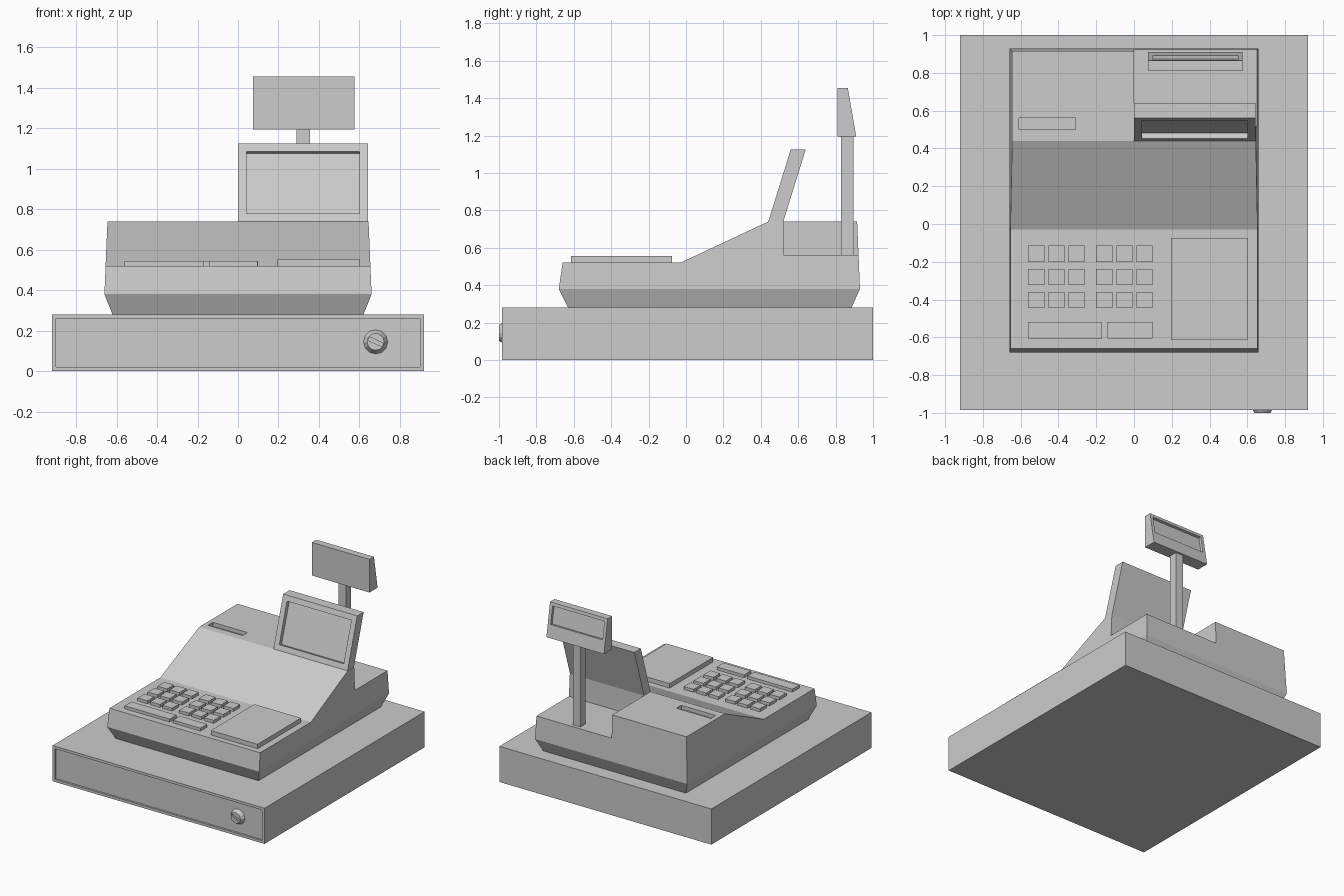
import bpy, bmesh, math
from mathutils import Vector, Matrix

cube = bpy.data.objects.get("Cube")
if cube:
    bpy.data.objects.remove(cube, do_unlink=True)

GREY = (0.604, 0.604, 0.604, 1.0)
mat = bpy.data.materials.new("light grey plastic")
mat.use_nodes = True
mat.diffuse_color = GREY
mat.node_tree.nodes["Principled BSDF"].inputs["Base Color"].default_value = GREY


def finish(name, bm):
    bmesh.ops.recalc_face_normals(bm, faces=bm.faces)
    mesh = bpy.data.meshes.new(name)
    bm.to_mesh(mesh)
    bm.free()
    mesh.materials.append(mat)
    obj = bpy.data.objects.new(name, mesh)
    bpy.context.collection.objects.link(obj)
    return obj


def prism(profile, left, right):
    """Side profile of (y, z) points spanned in x; left and right give x for a height."""
    bm = bmesh.new()
    a = [bm.verts.new((left(z), y, z)) for y, z in profile]
    b = [bm.verts.new((right(z), y, z)) for y, z in profile]
    bm.faces.new(a)
    bm.faces.new(b[::-1])
    for i in range(len(a)):
        j = (i + 1) % len(a)
        bm.faces.new((a[i], b[i], b[j], a[j]))
    bmesh.ops.recalc_face_normals(bm, faces=bm.faces)
    return bm


def slab(profile, x0, x1):
    return prism(profile, lambda z: x0, lambda z: x1)


def block(x0, x1, y0, y1, z0, z1):
    return slab([(y0, z0), (y1, z0), (y1, z1), (y0, z1)], x0, x1)


def recess(bm, direction, margin, depth, lift=0.0):
    """Sink a framed panel into the face turned most towards a direction."""
    bm.normal_update()
    face = max(bm.faces, key=lambda f: f.normal.dot(Vector(direction)))
    bmesh.ops.inset_region(bm, faces=[face], thickness=margin, use_even_offset=True)
    # Optionally raise the lower edge of the panel along its slope
    low, high = sorted(face.verts, key=lambda v: v.co.z)[:2], sorted(face.verts, key=lambda v: v.co.z)[2:]
    slope = sum((v.co for v in high), Vector()) - sum((v.co for v in low), Vector())
    for v in low:
        v.co += slope.normalized() * lift
    bm.normal_update()
    bmesh.ops.inset_individual(bm, faces=[face], thickness=0.0, depth=-depth)
    return bm


def cut(obj, cutter_bm):
    cutter = finish("cutter", cutter_bm)
    cutter.hide_render = True
    mod = obj.modifiers.new("cut", 'BOOLEAN')
    mod.operation = 'DIFFERENCE'
    mod.solver = 'EXACT'
    mod.object = cutter
    bpy.context.view_layer.objects.active = obj
    bpy.ops.object.modifier_apply(modifier=mod.name)
    bpy.data.objects.remove(cutter, do_unlink=True)


# Cash drawer with a sunken front panel
finish("cash_drawer", recess(block(-0.92, 0.92, -0.985, 1, 0, 0.28), (0, -1, 0), 0.02, 0.015))

# Drawer lock with a slanted key slot
bm = bmesh.new()
bmesh.ops.create_cone(bm, cap_ends=True, segments=12, radius1=0.06, radius2=0.042, depth=0.03,
                      matrix=Matrix.Translation((0.68, -0.985, 0.145)) @ Matrix.Rotation(math.pi / 2, 4, 'X'))
lock = finish("drawer_lock", bm)
bm = block(-0.038, 0.038, -0.02, 0.01, -0.009, 0.009)
bmesh.ops.transform(bm, verts=bm.verts, matrix=Matrix.Translation((0.68, -1, 0.145))
                    @ Matrix.Rotation(math.radians(25), 4, 'Y'))
cut(lock, bm)

# Flared skirt under the body
def skirt_half(z):
    return 0.62 + 0.4 * (z - 0.28)

finish("body_skirt", prism([(-0.63, 0.28), (-0.68, 0.38), (0.93, 0.38), (0.885, 0.28)],
                           lambda z: -skirt_half(z), skirt_half))

# Wedge body, tapered upwards
def body_half(z):
    return 0.66 - 0.042 * (z - 0.38)

body = finish("body", prism([(-0.68, 0.38), (-0.66, 0.52), (-0.03, 0.52), (0.44, 0.74),
                             (0.915, 0.74), (0.93, 0.38)],
                            lambda z: -body_half(z), body_half))
cut(body, block(0, 0.8, 0.52, 1.1, 0.56, 0.9))             # rear well for the post
cut(body, block(-0.61, -0.31, 0.5, 0.56, 0.71, 0.8))       # receipt slot

# Leaning operator screen
finish("operator_screen", recess(slab([(0.44, 0.74), (0.52, 0.74), (0.64, 1.125), (0.56, 1.125)], 0, 0.643),
                                 (0, -1, 0.3), 0.042, 0.03))

# Customer display on its post
finish("display_post", block(0.29, 0.355, 0.83, 0.895, 0.56, 1.2))
finish("customer_display", recess(slab([(0.81, 1.195), (0.91, 1.195), (0.865, 1.455), (0.81, 1.455)],
                                       0.075, 0.575), (0, 1, 0.2), 0.025, 0.02, lift=0.075))

# Number keys: two groups of three by three
KEY, PITCH, DECK = 0.085, 0.107, 0.52
for group, start in (("left", -0.56), ("right", -0.2)):
    for col in range(3):
        for row in range(3):
            x, y = start + col * PITCH, -0.2 - row * 0.122
            finish(f"{group}_key_{row}_{col}", block(x, x + KEY, y, y + KEY, DECK, 0.543))

# Long keys and the flat pad
finish("wide_key", block(-0.56, -0.17, -0.605, -0.52, DECK, 0.543))
finish("short_bar_key", block(-0.14, 0.097, -0.605, -0.52, DECK, 0.543))
finish("flat_pad", block(0.195, 0.6, -0.615, -0.075, DECK, 0.555))
